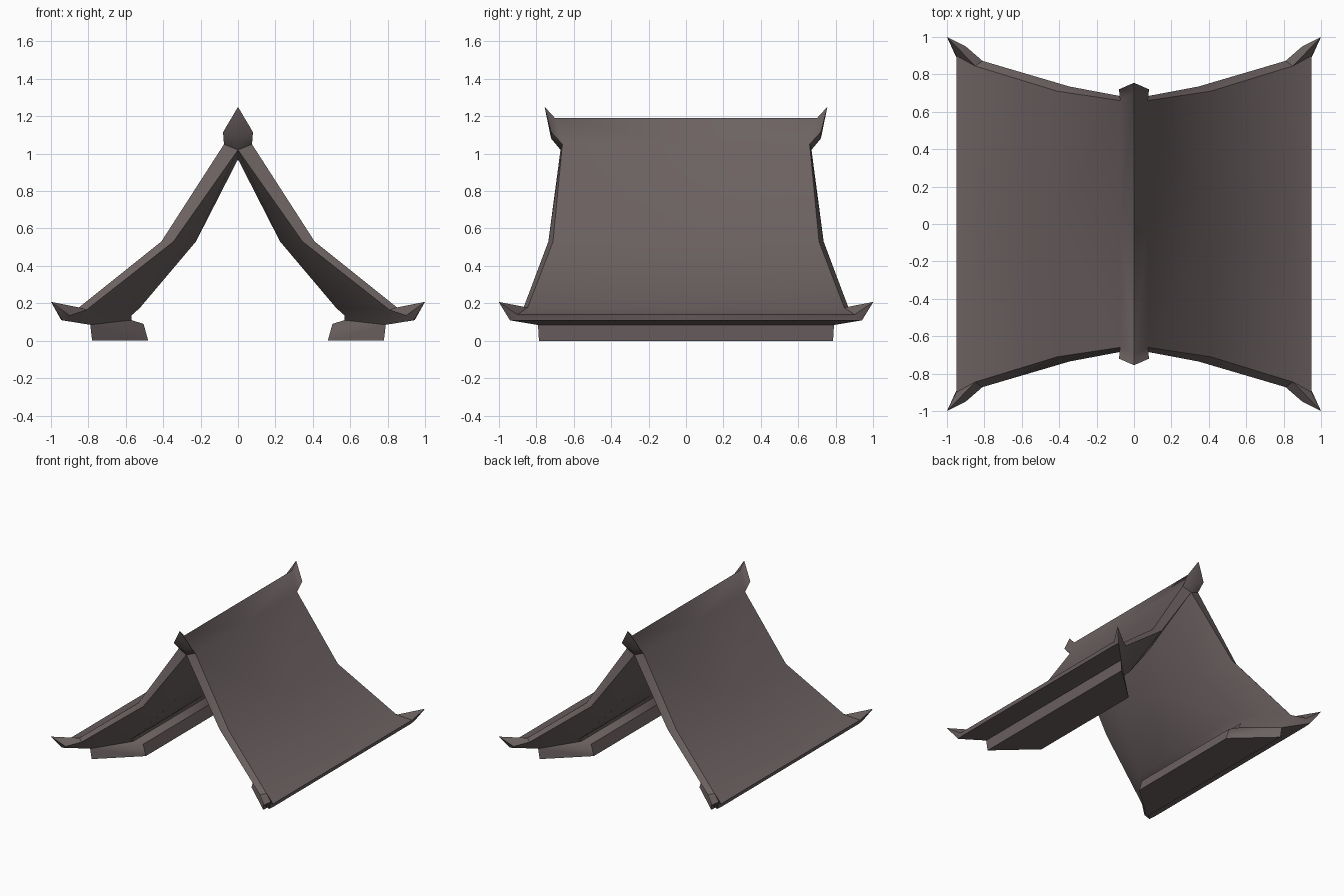
import bpy, bmesh, math

if "Cube" in bpy.data.objects:
    bpy.data.objects.remove(bpy.data.objects["Cube"])

# One quarter of the roof: named points at the +x, +y end
P = {
    # roof skin, ridge to eave
    'ridge': (0, 0.70, 1.19), 'neck': (0.075, 0.66, 1.05),
    'bend': (0.41, 0.71, 0.53), 'foot': (0.85, 0.845, 0.178),
    'eave_t': (0.95, 0.90, 0.14), 'eave_b': (0.945, 0.88, 0.11),
    # support block under the eave, ends cut back diagonally
    'b0': (0.79, 0.79, 0.085), 'b1': (0.78, 0.785, 0), 'b2': (0.48, 0.51, 0),
    'b3': (0.505, 0.51, 0.09), 'b4': (0.57, 0.545, 0.11), 'b5': (0.57, 0.575, 0.135),
    # inner skin, set back from the gable
    'in_foot': (0.525, 0.57, 0.175), 'in_bend': (0.225, 0.44, 0.53), 'in_top': (0, 0.43, 0.97),
    # gable edge board
    'g_top': (0, 0.67, 1.02), 'g_bend': (0.345, 0.735, 0.53),
    'g_foot': (0.81, 0.872, 0.165), 'g_mid': (0.90, 0.95, 0.135),
    # ridge horn and corner horn
    'horn': (0, 0.755, 1.25), 'horn_side': (0.08, 0.72, 1.115), 'horn_low': (0, 0.72, 1.08),
    'tip': (1.0, 1.0, 0.208), 'tip_low': (0.94, 0.94, 0.11),
}

# Rows that run straight along the length, in profile order
ROWS = ['ridge', 'neck', 'bend', 'foot', 'eave_t', 'eave_b', 'b0', 'b1', 'b2',
        'b3', 'b4', 'b5', 'in_foot', 'in_bend', 'in_top']

# Faces closing the gable end and its horns
ENDS = ['ridge horn horn_side', 'ridge horn_side neck', 'horn horn_low horn_side',
        'horn_low g_top neck horn_side', 'neck bend g_bend g_top', 'bend foot g_foot g_bend',
        'g_top g_bend in_bend in_top', 'g_bend g_foot in_foot in_bend',
        'g_foot b0 b5 in_foot', 'b0 b1 b2 b3', 'b0 b3 b4', 'b0 b4 b5',
        'foot tip eave_t', 'foot g_foot g_mid tip', 'tip g_mid tip_low',
        'tip tip_low eave_b eave_t', 'b0 eave_b tip_low', 'b0 tip_low g_mid g_foot']

bm = bmesh.new()


def add_quarter(sx, sy):
    end = {n: bm.verts.new((x * sx, y * sy, z)) for n, (x, y, z) in P.items()}
    mid = {n: bm.verts.new((P[n][0] * sx, 0, P[n][2])) for n in ROWS}
    for a, b in zip(ROWS, ROWS[1:]):
        bm.faces.new((end[a], end[b], mid[b], mid[a]))
    for names in ENDS:
        bm.faces.new([end[n] for n in names.split()])


# Repeat the quarter to all four corners and weld
for sx in (1, -1):
    for sy in (1, -1):
        add_quarter(sx, sy)
bmesh.ops.remove_doubles(bm, verts=bm.verts[:], dist=0.0005)
bmesh.ops.recalc_face_normals(bm, faces=bm.faces[:])

mesh = bpy.data.meshes.new("curved_gable_roof")
bm.to_mesh(mesh)
bm.free()
roof = bpy.data.objects.new("curved_gable_roof", mesh)
bpy.context.collection.objects.link(roof)

# Dark warm grey tile colour
mat = bpy.data.materials.new("roof_grey")
mat.diffuse_color = (0.15, 0.12, 0.12, 1)
mat.use_nodes = True
mat.node_tree.nodes["Principled BSDF"].inputs["Base Color"].default_value = mat.diffuse_color
mesh.materials.append(mat)

bpy.context.view_layer.objects.active = roof
roof.select_set(True)
bpy.ops.object.shade_smooth_by_angle(angle=math.radians(40))
